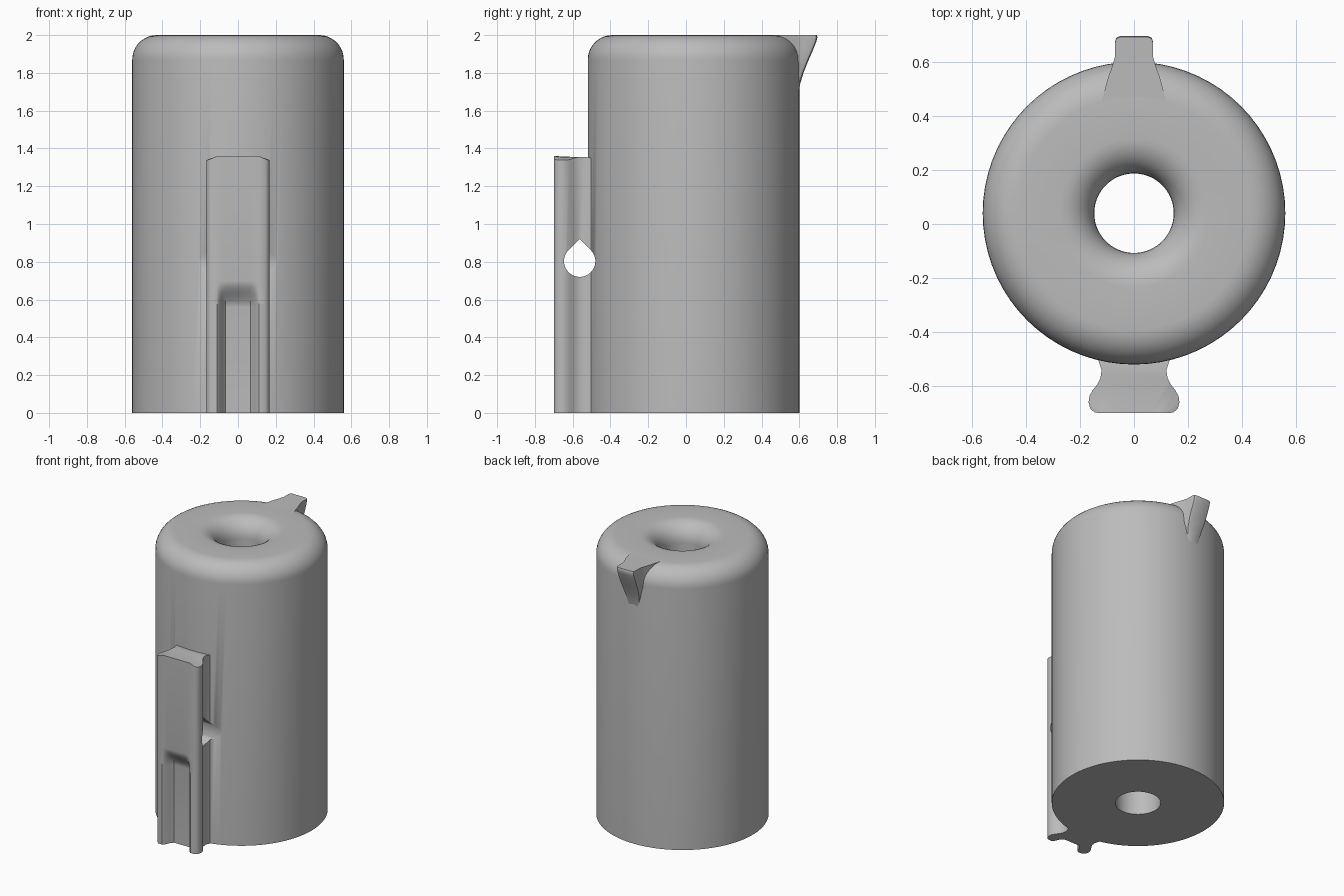
import bpy, bmesh, math

if "Cube" in bpy.data.objects:
    bpy.data.objects.remove(bpy.data.objects["Cube"])

CENTRE_Y, RADIUS, BORE, HEIGHT, FILLET = 0.04, 0.56, 0.147, 2.0, 0.13

grey = bpy.data.materials.new("plain grey")
grey.use_nodes = True
grey.diffuse_color = (0.5, 0.5, 0.5, 1)
grey.node_tree.nodes["Principled BSDF"].inputs["Base Color"].default_value = (0.5, 0.5, 0.5, 1)


def loft(name, sections, closed=False):
    """Skin matching loops of points; cap the ends or join them in a ring."""
    bm = bmesh.new()
    loops = [[bm.verts.new(p) for p in s] for s in sections]
    count = len(loops[0])
    pairs = list(zip(loops, loops[1:]))
    if closed:
        pairs.append((loops[-1], loops[0]))
    for a, b in pairs:
        for i in range(count):
            j = (i + 1) % count
            bm.faces.new((a[i], a[j], b[j], b[i]))
    if not closed:
        caps = [bm.faces.new(loops[0]), bm.faces.new(loops[-1])]
        bmesh.ops.triangulate(bm, faces=caps)
    bmesh.ops.recalc_face_normals(bm, faces=bm.faces)
    mesh = bpy.data.meshes.new(name)
    bm.to_mesh(mesh)
    bm.free()
    mesh.materials.append(grey)
    obj = bpy.data.objects.new(name, mesh)
    bpy.context.collection.objects.link(obj)
    return obj


def mirrored(half):
    """Complete a right-hand outline with its mirror image."""
    return half + [(-x, y) for x, y in reversed(half) if x > 0]


def select(obj):
    bpy.ops.object.select_all(action="DESELECT")
    obj.select_set(True)
    bpy.context.view_layer.objects.active = obj


def smoothstep(t):
    t = min(max(t, 0), 1)
    return t * t * (3 - 2 * t)


# Hollow cylinder with rounded outer and inner top rims
quarter = [math.radians(a) for a in range(0, 91, 10)]
profile = [(BORE, 0), (RADIUS, 0)]
profile += [(RADIUS - FILLET * (1 - math.cos(a)), HEIGHT - FILLET * (1 - math.sin(a)))
            for a in quarter]
profile += [(BORE + FILLET * (1 - math.cos(a)), HEIGHT - FILLET * (1 - math.sin(a)))
            for a in reversed(quarter)]
SEGMENTS = 72
body = loft("cylinder_body", [
    [(r * math.cos(t), CENTRE_Y + r * math.sin(t), z) for r, z in profile]
    for t in (2 * math.pi * k / SEGMENTS for k in range(SEGMENTS))], closed=True)

# Front rail: waisted outline with a groove in the lower front
waist = [(.15, -.46), (.132, -.505), (.12, -.54), (.124, -.57), (.137, -.595), (.153, -.615),
         (.165, -.637), (.168, -.66), (.162, -.683), (.145, -.698)]
groove = [(.112, 0), (.1, .15), (.085, .65), (.065, 1), (0, 1)]


def rail_section(z, drop=0):
    depth = 0.07 * smoothstep((0.7 - z) / 0.14)
    outline = mirrored(waist + [(x, -0.7 + depth * f) for x, f in groove])
    return [(x, y, z - drop * smoothstep((abs(x) - 0.1) / 0.07)) for x, y in outline]


levels = [0] + [0.56 + 0.014 * i for i in range(11)]
rail = loft("front_rail", [rail_section(z) for z in levels] + [rail_section(1.36, 0.022)])

# Rear pointer: a lip that tapers down into the wall
pointer_levels = [(1.68, .594), (1.74, .604), (1.8, .622), (1.86, .646), (1.92, .672),
                  (1.965, .69), (1.99, .696), (2.0, .692)]
flare = [(.125, .43), (.11, .49), (.095, .545), (.08, .585), (.07, .62)]


def pointer_section(z, tip):
    half = [(x, min(y, tip - 0.03)) for x, y in flare]
    half += [(.07, tip - .02), (.065, tip - .006), (.05, tip)]
    narrow = 0.65 + 0.35 * smoothstep((z - 1.68) / 0.2)
    return [(x * narrow, y, z) for x, y in mirrored(half)]


pointer = loft("rear_pointer", [pointer_section(z, tip) for z, tip in pointer_levels])

# Teardrop cross hole through the rail, grazing the cylinder wall
R, HOLE_Y, HOLE_Z = 0.083, -0.563, 0.803
drop = [(HOLE_Y + R * math.cos(a), HOLE_Z + R * math.sin(a))
        for a in (math.radians(135 + 10 * i) for i in range(28))]
drop.append((HOLE_Y, HOLE_Z + R * math.sqrt(2)))
cutter = loft("hole_cutter", [[(x, y, z) for y, z in drop] for x in (-0.4, 0.4)])
cutter.hide_render = True

for part in (body, rail):
    cut = part.modifiers.new("cross hole", "BOOLEAN")
    cut.object, cut.operation, cut.solver = cutter, "DIFFERENCE", "EXACT"
    select(part)
    bpy.ops.object.modifier_apply(modifier=cut.name)
bpy.data.objects.remove(cutter)

# Smooth shading with crisp edges
for part in (body, rail, pointer):
    select(part)
    bpy.ops.object.shade_smooth_by_angle(angle=math.radians(40))
